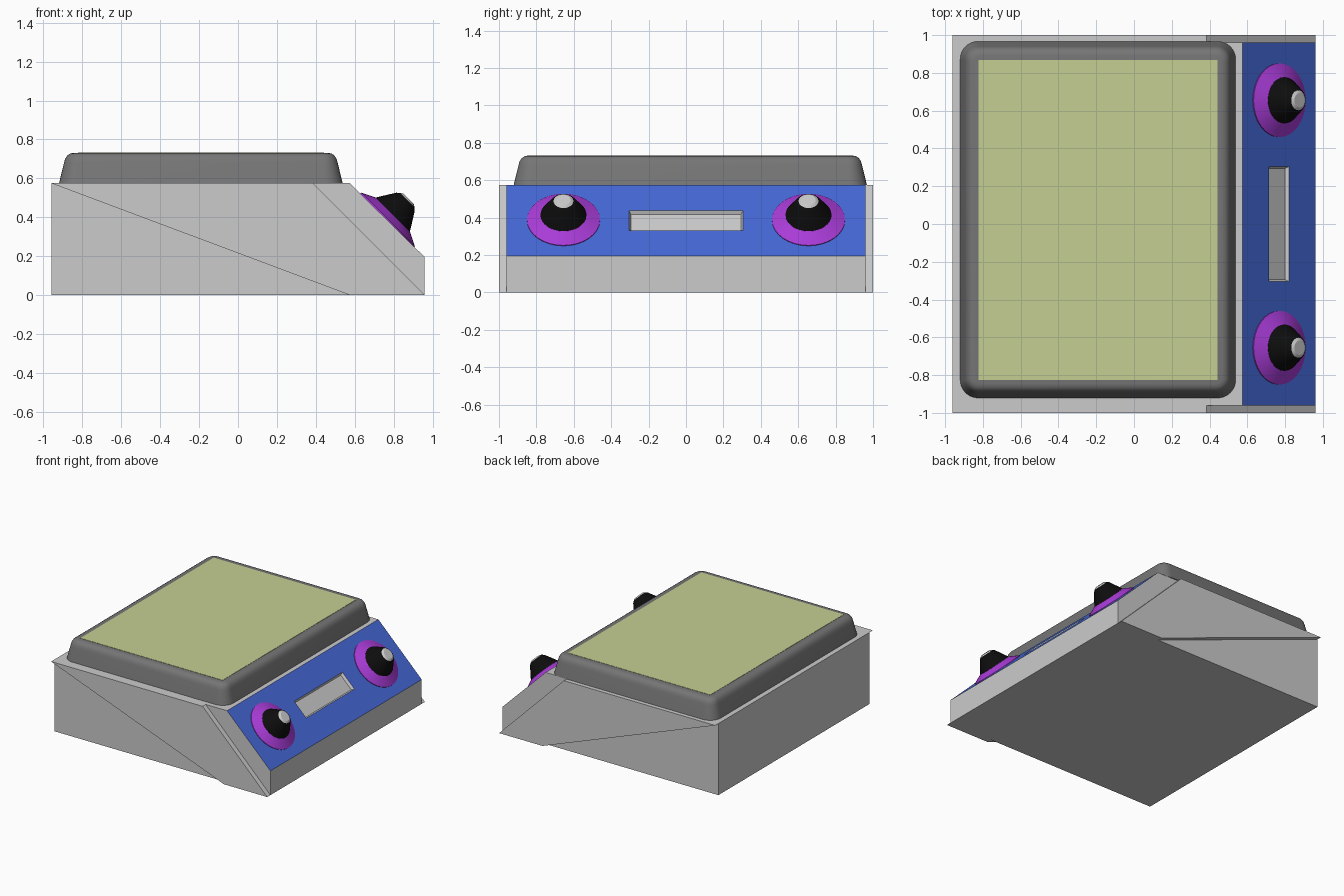
import bpy, bmesh
from math import cos, sin, pi, radians
from mathutils import Matrix, Vector

old = bpy.data.objects.get("Cube")
if old:
    bpy.data.objects.remove(old)


def material(name, rgb):
    m = bpy.data.materials.new(name)
    m.use_nodes = True
    m.diffuse_color = (*rgb, 1)
    m.node_tree.nodes["Principled BSDF"].inputs["Base Color"].default_value = (*rgb, 1)
    return m


GREY = material("light_grey", (0.6, 0.6, 0.6))
DARK = material("dark_grey", (0.18, 0.18, 0.18))
BLUE = material("panel_blue", (0.06, 0.14, 0.68))
GREEN = material("screen_green", (0.56, 0.62, 0.29))
PURPLE = material("dial_purple", (0.40, 0.045, 0.69))
BLACK = material("knob_black", (0.004, 0.004, 0.004))


def finish(name, bm, mats, smooth=None):
    bmesh.ops.recalc_face_normals(bm, faces=bm.faces)
    me = bpy.data.meshes.new(name)
    bm.to_mesh(me)
    bm.free()
    ob = bpy.data.objects.new(name, me)
    bpy.context.collection.objects.link(ob)
    for m in mats:
        me.materials.append(m)
    if smooth:
        bpy.ops.object.select_all(action='DESELECT')
        ob.select_set(True)
        bpy.context.view_layer.objects.active = ob
        bpy.ops.object.shade_smooth_by_angle(angle=radians(smooth))
    return ob


def prism(profile, y0, y1):
    """Extrude an x-z profile from y0 to y1."""
    bm = bmesh.new()
    face = bm.faces.new([bm.verts.new((x, y0, z)) for x, z in profile])
    ext = bmesh.ops.extrude_face_region(bm, geom=[face])["geom"]
    verts = [g for g in ext if isinstance(g, bmesh.types.BMVert)]
    bmesh.ops.translate(bm, verts=verts, vec=(0, y1 - y0, 0))
    bmesh.ops.recalc_face_normals(bm, faces=bm.faces)
    return bm


def loft(rings, mat_of=lambda i: 0):
    """Join rings of points, closing both ends."""
    bm = bmesh.new()
    loops = [[bm.verts.new(p) for p in ring] for ring in rings]
    n = len(loops[0])
    for i, (a, b) in enumerate(zip(loops, loops[1:])):
        for k in range(n):
            j = (k + 1) % n
            bm.faces.new((a[k], a[j], b[j], b[k])).material_index = mat_of(i)
    bm.faces.new(loops[0][::-1]).material_index = mat_of(0)
    bm.faces.new(loops[-1]).material_index = mat_of(len(loops) - 2)
    return bm


def rounded_rect(hx, hy, r, z, steps=8):
    points = []
    for q, (sx, sy) in enumerate(((1, 1), (-1, 1), (-1, -1), (1, -1))):
        for s in range(steps + 1):
            a = (q + s / steps) * pi / 2
            points.append((sx * (hx - r) + r * cos(a), sy * (hy - r) + r * sin(a), z))
    return points


W, TOP, INNER = 0.96, 0.575, 0.96

# Body with blue sloped panel and a tapered recess
bm = prism([(-W, 0), (W, 0), (W, 0.195), (0.575, TOP), (-W, TOP)], -INNER, INNER)
panel = max(bm.faces, key=lambda f: f.normal.x + f.normal.z)
centre = panel.calc_center_median()
ring = bmesh.ops.inset_individual(bm, faces=[panel], thickness=0.05)["faces"]
for f in ring:
    f.material_index = 1
down = Vector((0.385, 0, -0.38)).normalized()
for v in panel.verts:
    low = 1 if v.co.z < centre.z else -1
    side = 1 if v.co.y > 0 else -1
    v.co = centre + down * 0.076 * low + Vector((0, 0.305 * side, 0))
panel.normal_update()
bmesh.ops.inset_individual(bm, faces=[panel], thickness=0.015, depth=-0.02)
finish("body", bm, [GREY, BLUE])

# Slanted side plates
for name, s in (("left", 1), ("right", -1)):
    plate = [(-W, TOP), (0.385, TOP), (W, 0), (0.575, 0)]
    finish("side_plate_" + name, prism(plate, s * INNER, s), [GREY])

# Rounded screen surround
steps = [(0, TOP), (0.026, 0.682), (0.032, 0.702), (0.043, 0.718),
         (0.058, 0.728), (0.075, 0.731)]
rings = [rounded_rect(0.729 - d, 0.944 - d, 0.095 - d * 0.8, z) for d, z in steps]
bm = loft(rings)
bmesh.ops.translate(bm, verts=bm.verts, vec=(-0.191, 0.023, 0))
finish("screen_surround", bm, [DARK], 40)

# Screen plate
bm = bmesh.new()
bmesh.ops.create_cube(bm, size=1, matrix=Matrix.Translation((-0.191, 0.021, 0.731))
                      @ Matrix.Diagonal((1.264, 1.692, 0.004, 1)))
finish("screen", bm, [GREEN])


# Dials: purple skirt, black knob, grey cap
def turned(name, profile, mats, y, mat_of=lambda i: 0):
    n = 32
    rings = [[(r * cos(2 * pi * k / n), r * sin(2 * pi * k / n), h) for k in range(n)]
             for r, h in profile]
    ob = finish(name, loft(rings, mat_of), mats, 25)
    ob.matrix_world = (Matrix.Translation((centre_x, y, centre_z))
                       @ Matrix.Rotation(radians(45), 4, 'Y'))


centre_x, centre_z = 0.769, 0.387
for name, y in (("left", 0.655), ("right", -0.655)):
    turned("dial_skirt_" + name, [(0.195, -0.004), (0.195, 0.003), (0.12, 0.04)],
           [PURPLE], y)
    turned("dial_knob_" + name, [(0.123, 0.036), (0.123, 0.04), (0.067, 0.13),
                                 (0.053, 0.143), (0.038, 0.152)],
           [BLACK, GREY], y, lambda i: int(i == 3))
